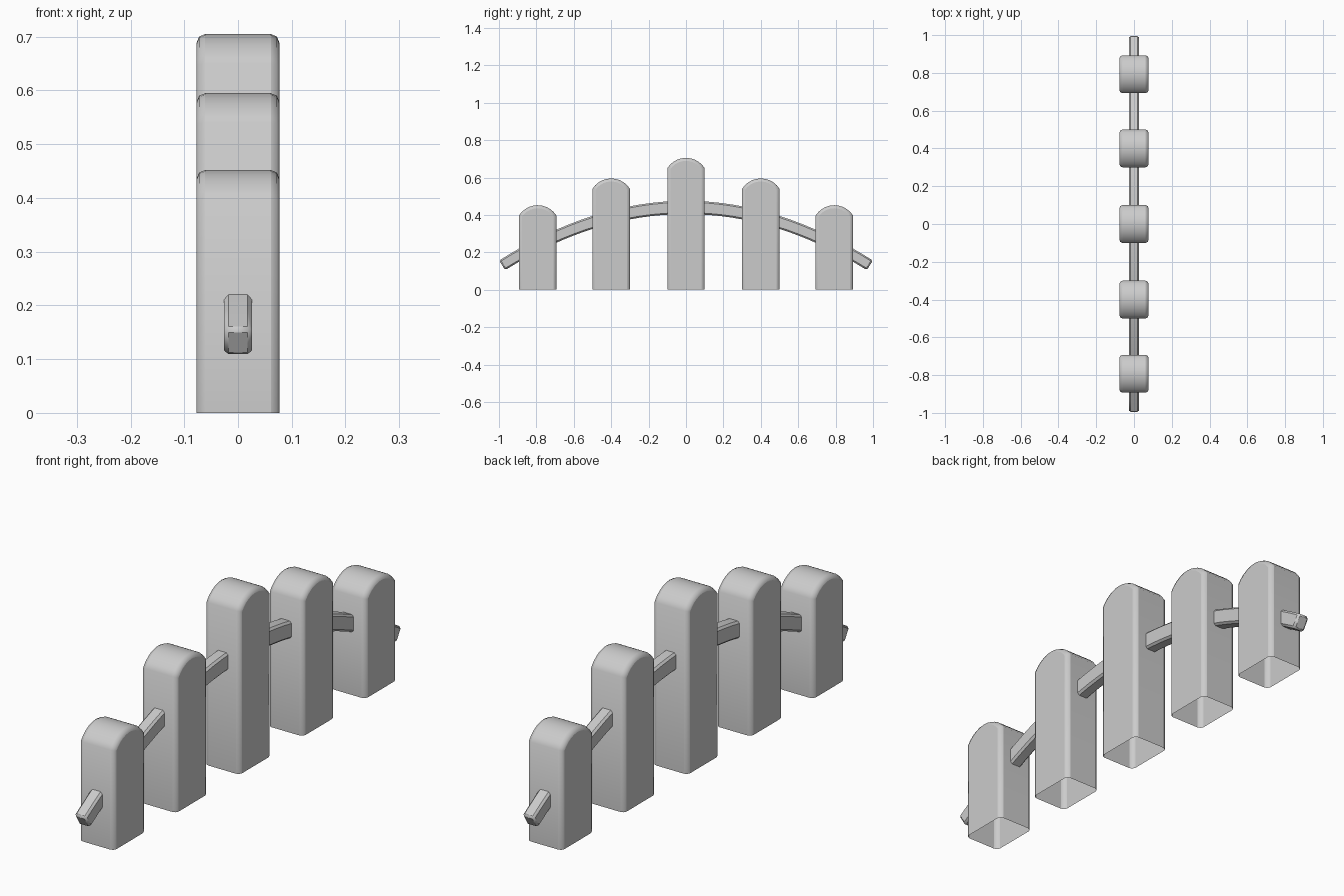
import bpy
import bmesh
import math
from mathutils import Vector

cube = bpy.data.objects.get("Cube")
if cube:
    bpy.data.objects.remove(cube, do_unlink=True)

GREY = (0.6, 0.6, 0.6, 1.0)
mat = bpy.data.materials.new("plain grey")
mat.use_nodes = True
mat.diffuse_color = GREY
mat.node_tree.nodes["Principled BSDF"].inputs["Base Color"].default_value = GREY


def finish(name, bm, bevel, segments):
    """Turn a bmesh into a softly bevelled, smooth shaded object."""
    bmesh.ops.recalc_face_normals(bm, faces=bm.faces)
    mesh = bpy.data.meshes.new(name)
    bm.to_mesh(mesh)
    bm.free()
    mesh.materials.append(mat)
    obj = bpy.data.objects.new(name, mesh)
    bpy.context.collection.objects.link(obj)
    bpy.ops.object.select_all(action="DESELECT")
    obj.select_set(True)
    bpy.context.view_layer.objects.active = obj
    bpy.ops.object.shade_smooth_by_angle(angle=math.radians(50))
    mod = obj.modifiers.new("soft edges", "BEVEL")
    mod.width = bevel
    mod.segments = segments
    mod.limit_method = "ANGLE"
    mod.angle_limit = math.radians(60)
    return obj


def post(name, y, height, half_w=0.1, half_d=0.077, rise=0.055, steps=10):
    """Upright picket with an arched top and an open foot."""
    radius = (half_w ** 2 + rise ** 2) / (2 * rise)
    sweep = math.asin(half_w / radius)
    outline = [(-half_w, 0)]
    for i in range(steps + 1):
        a = sweep * (2 * i / steps - 1)
        outline.append((radius * math.sin(a), height - radius * (1 - math.cos(a))))
    outline.append((half_w, 0))

    bm = bmesh.new()
    left = [bm.verts.new((half_d, y + v, z)) for v, z in outline]
    right = [bm.verts.new((-half_d, y + v, z)) for v, z in outline]
    bm.faces.new(left)
    bm.faces.new(right)
    for i in range(len(outline) - 1):
        bm.faces.new((left[i], left[i + 1], right[i + 1], right[i]))
    finish(name, bm, 0.016, 2)


def arched_rail(reach=0.983, half_w=0.026, steps=32):
    """Rectangular bar following a parabola through all the posts."""
    bm = bmesh.new()
    rings = []
    for i in range(steps + 1):
        y = reach * (2 * i / steps - 1)
        centre = Vector((0, y, 0.44 - 0.32 * y * y))
        up = Vector((0, 0.64 * y, 1)).normalized() * (0.036 - 0.006 * abs(y))
        side = Vector((half_w, 0, 0))
        corners = (side + up, up - side, -side - up, side - up)
        rings.append([bm.verts.new(centre + c) for c in corners])
    for a, b in zip(rings, rings[1:]):
        for k in range(4):
            n = (k + 1) % 4
            bm.faces.new((a[k], a[n], b[n], b[k]))
    bm.faces.new(rings[0])
    bm.faces.new(rings[-1])
    finish("arched_rail", bm, 0.008, 1)


# Posts, tallest in the middle and mirrored front to back
post("middle_post", 0, 0.705)
for label, sign in (("front", -1), ("back", 1)):
    post(label + "_inner_post", sign * 0.4, 0.595)
    post(label + "_outer_post", sign * 0.793, 0.452)

arched_rail()
